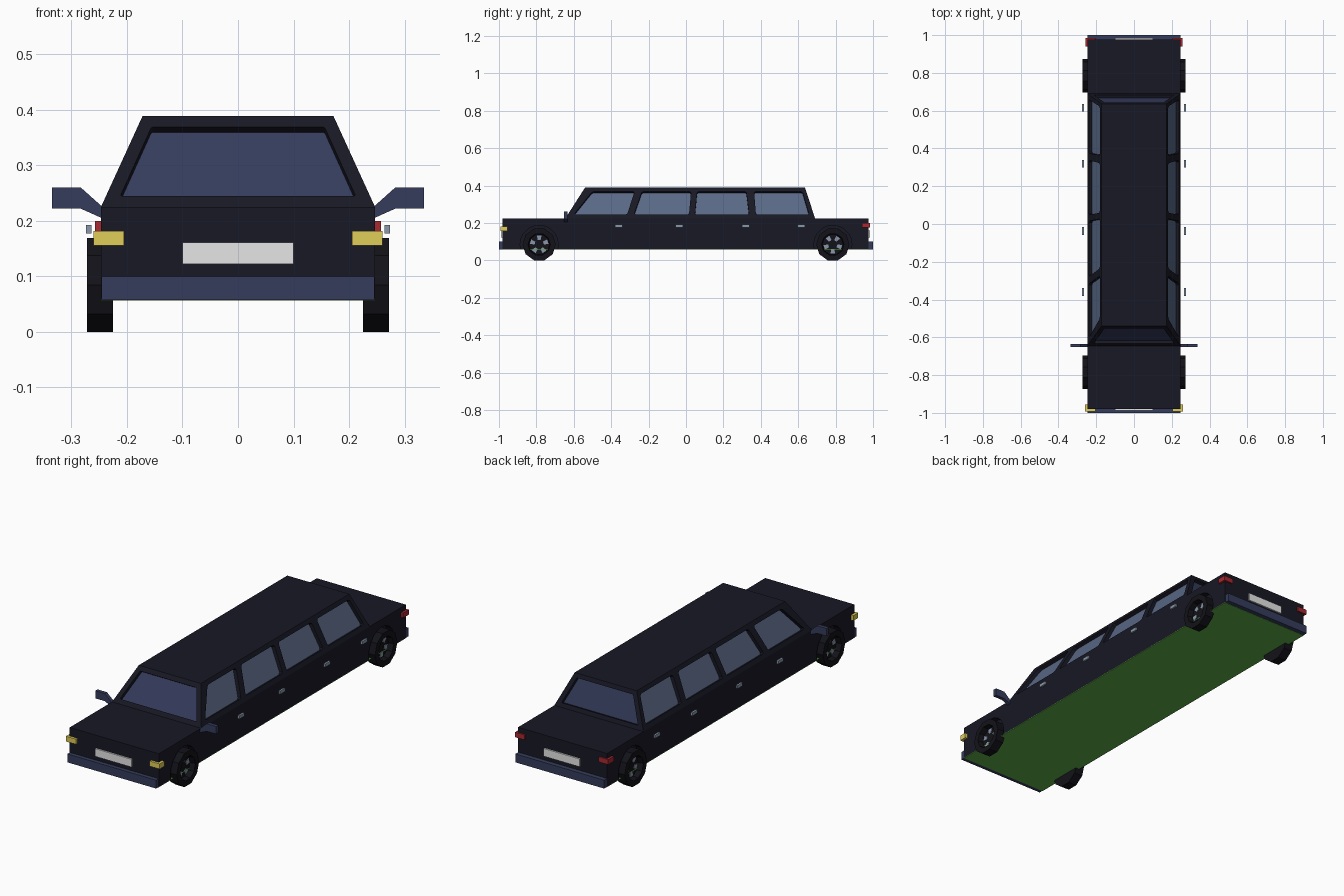
import bpy, bmesh, math
from mathutils import Vector

if "Cube" in bpy.data.objects:
    bpy.data.objects.remove(bpy.data.objects["Cube"])


def material(name, r, g, b):
    lin = lambda c: c / 255 / 12.92 if c < 11 else ((c / 255 + 0.055) / 1.055) ** 2.4
    m = bpy.data.materials.new(name)
    m.diffuse_color = (lin(r), lin(g), lin(b), 1)
    m.use_nodes = True
    m.node_tree.nodes["Principled BSDF"].inputs["Base Color"].default_value = m.diffuse_color
    return m


PAINT = material("dark_paint", 24, 24, 37)
NAVY = material("navy_trim", 53, 60, 92)
GLASS = material("side_glass", 89, 104, 133)
RUBBER = material("black_rubber", 18, 18, 25)
METAL = material("grey_metal", 138, 153, 172)
YELLOW = material("yellow_lamp", 224, 205, 90)
RED = material("red_lamp", 168, 40, 50)
PLATE = material("pale_plate", 230, 230, 230)
GREEN = material("green_underside", 93, 174, 70)


def finish(name, bm, *mats):
    bmesh.ops.recalc_face_normals(bm, faces=bm.faces)
    me = bpy.data.meshes.new(name)
    bm.to_mesh(me)
    bm.free()
    for m in mats:
        me.materials.append(m)
    ob = bpy.data.objects.new(name, me)
    bpy.context.collection.objects.link(ob)
    return ob


def prism(bm, ring_a, ring_b):
    a = [bm.verts.new(p) for p in ring_a]
    b = [bm.verts.new(p) for p in ring_b]
    n = len(a)
    bm.faces.new(a)
    bm.faces.new(b[::-1])
    for i in range(n):
        bm.faces.new((a[i], b[i], b[(i + 1) % n], a[(i + 1) % n]))


def rect(x0, x1, y0, y1, z):
    return [(x0, y0, z), (x1, y0, z), (x1, y1, z), (x0, y1, z)]


def box(name, x0, x1, y0, y1, z0, z1, mat):
    bm = bmesh.new()
    prism(bm, rect(x0, x1, y0, y1, z0), rect(x0, x1, y0, y1, z1))
    return finish(name, bm, mat)


def cut(ob, bm):
    cutter = finish("cutter", bm, PAINT)
    cutter.hide_render = True
    mod = ob.modifiers.new("cut", 'BOOLEAN')
    mod.operation = 'DIFFERENCE'
    mod.solver = 'EXACT'
    mod.object = cutter
    bpy.context.view_layer.objects.active = ob
    bpy.ops.object.modifier_apply(modifier=mod.name)
    bpy.data.objects.remove(cutter)


# Lower body with wheel arches
WHEEL_Y = (-0.785, 0.785)
WHEEL_Z = 0.085
body = box("lower_body", -0.247, 0.247, -0.98, 0.977, 0.06, 0.225, PAINT)
bm = bmesh.new()
for s in (-1, 1):
    for y in WHEEL_Y:
        rings = [[(s * x, y + 0.102 * math.cos(math.tau * i / 20), WHEEL_Z + 0.102 * math.sin(math.tau * i / 20))
                  for i in range(20)] for x in (0.215, 0.3)]
        prism(bm, *rings)
cut(body, bm)
box("underside", -0.247, 0.247, -0.98, 0.977, 0.057, 0.06, GREEN)

# Cabin: sloped on all four sides
Z0, Z1 = 0.225, 0.389


def half_w(z):
    return 0.247 - 0.075 * (z - Z0) / (Z1 - Z0)


def y_front(z):
    return -0.645 + 0.105 * (z - Z0) / (Z1 - Z0)


def y_rear(z):
    return 0.69 - 0.054 * (z - Z0) / (Z1 - Z0)


def cabin_ring(z, d=0.0):
    w = half_w(z) - d * 1.1
    return rect(-w, w, y_front(z) + d * 1.19, y_rear(z) - d * 1.05, z)


bm = bmesh.new()
prism(bm, cabin_ring(Z0), cabin_ring(Z1))
cabin = finish("cabin", bm, PAINT)


def window_cutter(bm, corners, outward, clip):
    pts = [Vector(c) for c in corners]
    n = (pts[1] - pts[0]).cross(pts[3] - pts[0]).normalized()
    if n.dot(Vector(outward)) < 0:
        n = -n
    ring = []
    for i, p in enumerate(pts):  # clipped corners
        for q in (pts[i - 1], pts[(i + 1) % 4]):
            ring.append(p + (q - p).normalized() * clip)
    prism(bm, [p + n * 0.02 for p in ring], [p - n * 0.024 for p in ring])


# Window openings: bottom start/end, top end/start along y
LOW, HIGH = 0.245, 0.369
SIDE_WINDOWS = [(-0.6, -0.315, -0.275, -0.5), (-0.278, 0.016, 0.027, -0.235),
                (0.048, 0.337, 0.322, 0.06), (0.374, 0.658, 0.622, 0.364)]
bm = bmesh.new()
for s in (-1, 1):
    for ys in SIDE_WINDOWS:
        window_cutter(bm, [(s * half_w(z), y, z) for y, z in zip(ys, (LOW, LOW, HIGH, HIGH))], (s, 0, 0), 0.008)
for edge, out in ((y_front, -1), (y_rear, 1)):
    window_cutter(bm, [(x, edge(z), z) for x, z in
                       ((-0.212, LOW), (0.212, LOW), (0.156, HIGH), (-0.156, HIGH))], (0, out, 0), 0.002)
cut(cabin, bm)

# Glass core seen through the openings
bm = bmesh.new()
prism(bm, cabin_ring(0.227, 0.018), cabin_ring(0.384, 0.018))
bmesh.ops.recalc_face_normals(bm, faces=bm.faces)
for f in bm.faces:
    f.material_index = 0 if abs(f.normal.x) > 0.5 else 1
finish("window_glass", bm, GLASS, NAVY)

# Bumpers and number plates
box("front_bumper", -0.246, 0.246, -1.0, -0.975, 0.058, 0.1, NAVY)
box("rear_bumper", -0.246, 0.246, 0.972, 1.0, 0.058, 0.1, NAVY)
box("front_plate", -0.1, 0.1, -0.988, -0.979, 0.122, 0.161, PLATE)
box("rear_plate", -0.1, 0.1, 0.976, 0.985, 0.122, 0.161, PLATE)

TYRE = [(0.225, 0.089), (0.272, 0.089), (0.272, 0.06), (0.244, 0.056)]
for s in (-1, 1):
    side = "left" if s > 0 else "right"
    # Lamps wrapping the corners
    box(side + "_headlamp", s * 0.205, s * 0.26, -0.992, -0.955, 0.156, 0.182, YELLOW)
    box(side + "_tail_lamp", s * 0.205, s * 0.258, 0.94, 0.985, 0.175, 0.2, RED)

    # Door handles
    for y in (-0.36, -0.037, 0.32, 0.615):
        box(side + "_door_handle", s * 0.264, s * 0.274, y - 0.02, y + 0.02, 0.177, 0.193, METAL)

    # Wing mirror
    outline = [(0.245, 0.205), (0.283, 0.222), (0.335, 0.222), (0.335, 0.26), (0.283, 0.26), (0.245, 0.226)]
    bm = bmesh.new()
    prism(bm, [(s * x, -0.652, z) for x, z in outline], [(s * x, -0.634, z) for x, z in outline])
    finish(side + "_mirror", bm, NAVY)

    # Ten-sided wheels with a recessed five-spoke hub
    for y in WHEEL_Y:
        def at(x, r, a):
            return (s * x, y + r * math.cos(a), WHEEL_Z + r * math.sin(a))
        bm = bmesh.new()
        rings = [[bm.verts.new(at(x, r, math.tau * (i / 10))) for i in range(10)] for x, r in TYRE]
        for a, b in zip(rings, rings[1:]):
            for i in range(10):
                j = (i + 1) % 10
                bm.faces.new((a[i], a[j], b[j], b[i]))
        bm.faces.new(rings[0])
        bm.faces.new(rings[-1])
        finish(side + "_wheel", bm, RUBBER)
        bm = bmesh.new()
        for k in range(5):
            c = math.tau * k / 5 + math.pi / 2 * (1 if y < 0 else -1)
            shape = [(0.025, -0.33), (0.05, -0.25), (0.05, 0.25), (0.025, 0.33)]
            prism(bm, [at(0.242, r, c + d) for r, d in shape], [at(0.247, r, c + d) for r, d in shape])
        finish(side + "_wheel_spokes", bm, METAL)
